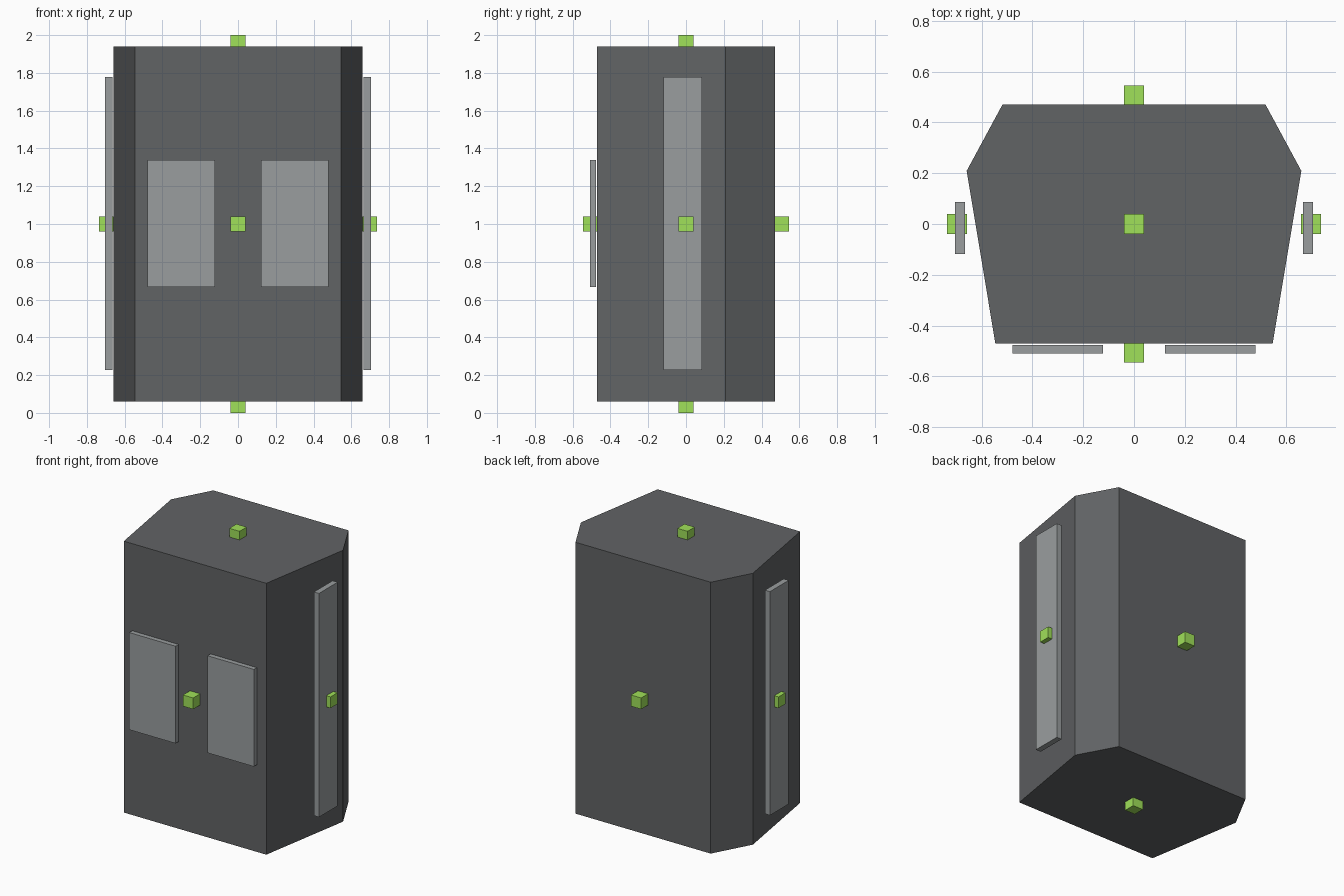
import bpy, bmesh
from mathutils import Vector

if "Cube" in bpy.data.objects:
    bpy.data.objects.remove(bpy.data.objects["Cube"])


def material(name, rgb):
    m = bpy.data.materials.new(name)
    m.diffuse_color = (*rgb, 1)
    m.use_nodes = True
    m.node_tree.nodes["Principled BSDF"].inputs["Base Color"].default_value = m.diffuse_color
    return m


dark = material("dark_grey", (0.12, 0.125, 0.13))
light = material("light_grey", (0.32, 0.34, 0.345))
green = material("green", (0.35, 0.75, 0.10))


def add_object(name, bm, mat):
    bmesh.ops.recalc_face_normals(bm, faces=bm.faces)
    mesh = bpy.data.meshes.new(name)
    bm.to_mesh(mesh)
    bm.free()
    mesh.materials.append(mat)
    ob = bpy.data.objects.new(name, mesh)
    bpy.context.collection.objects.link(ob)
    return ob


def box(name, lo, hi, mat, mirror=False):
    lo, hi = Vector(lo), Vector(hi)
    bm = bmesh.new()
    bmesh.ops.create_cube(bm, size=1)
    bmesh.ops.scale(bm, vec=hi - lo, verts=bm.verts)
    bmesh.ops.translate(bm, vec=(lo + hi) / 2, verts=bm.verts)
    ob = add_object(name, bm, mat)
    if mirror:
        ob.modifiers.new("mirror_x", 'MIRROR')
    return ob


# Body: six-sided profile extruded upwards
half = [(0.546, -0.47), (0.659, 0.209), (0.518, 0.47)]
profile = half + [(-x, y) for x, y in reversed(half)]
bm = bmesh.new()
base = bm.faces.new([bm.verts.new((x, y, 0.06)) for x, y in profile])
ext = bmesh.ops.extrude_face_region(bm, geom=[base], use_keep_orig=True)
top = [v for v in ext["geom"] if isinstance(v, bmesh.types.BMVert)]
bmesh.ops.translate(bm, vec=(0, 0, 1.88), verts=top)
add_object("body", bm, dark)

# Raised panels, mirrored left and right
box("front_panel", (0.122, -0.509, 0.667), (0.478, -0.476, 1.34), light, True)
box("side_panel", (0.665, -0.119, 0.228), (0.704, 0.086, 1.778), light, True)

# Small connector cubes, one on each side of the body
s = 0.039
connectors = {
    "front_connector": (0, -0.507, 1), "back_connector": (0, 0.507, 1),
    "left_connector": (-0.697, 0, 1), "right_connector": (0.697, 0, 1),
    "top_connector": (0, 0, 2 - s), "bottom_connector": (0, 0, s),
}
for name, centre in connectors.items():
    c, r = Vector(centre), Vector((s, s, s))
    box(name, c - r, c + r, green)
